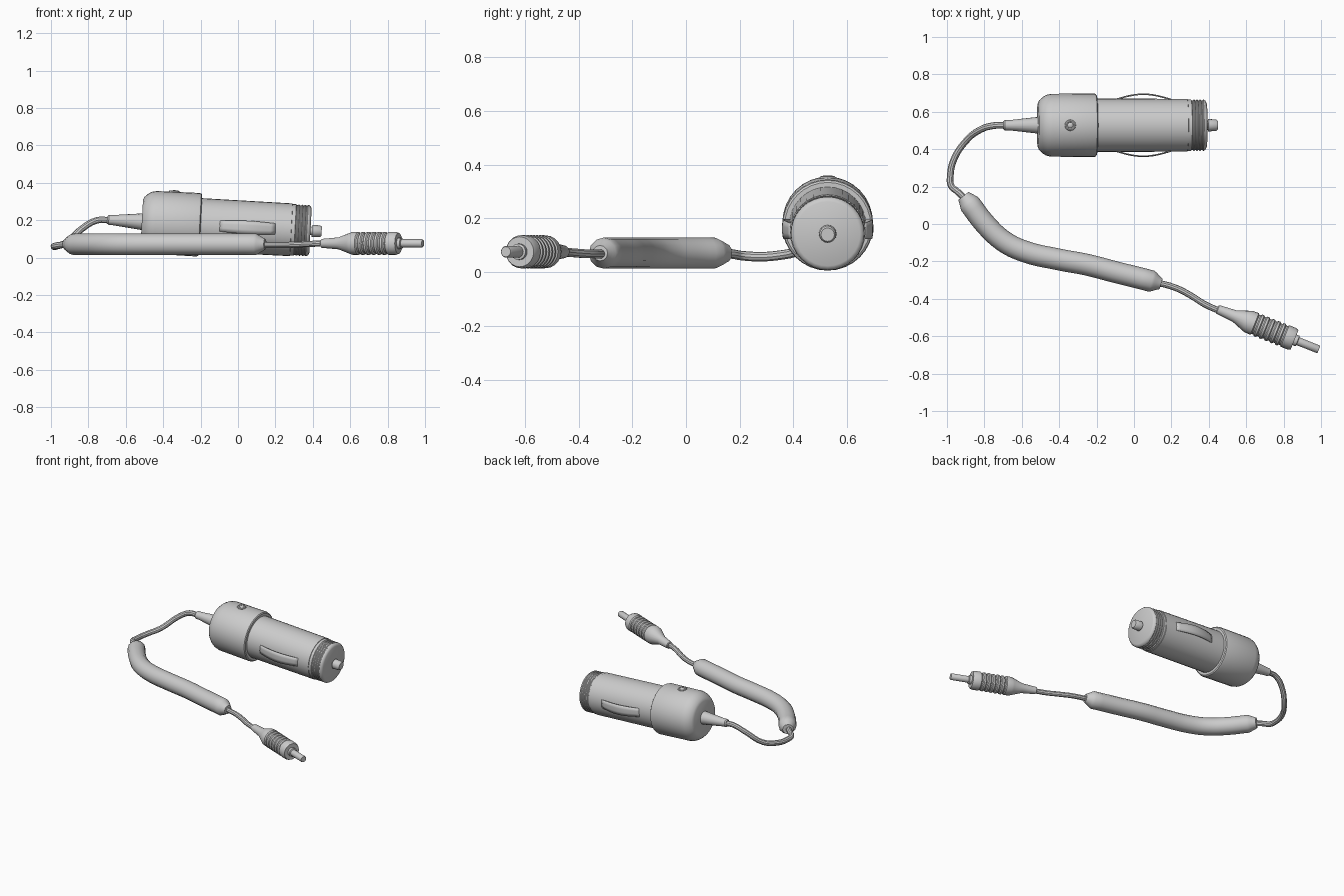
import bpy, bmesh, math
from mathutils import Matrix, Vector

if "Cube" in bpy.data.objects:
    bpy.data.objects.remove(bpy.data.objects["Cube"])


def finish(ob, angle=35):
    bpy.ops.object.select_all(action='DESELECT')
    ob.select_set(True)
    bpy.context.view_layer.objects.active = ob
    if ob.type == 'CURVE':
        bpy.ops.object.convert(target='MESH')
        ob = bpy.context.object
    bpy.ops.object.shade_smooth_by_angle(angle=math.radians(angle))
    return ob


def mesh_object(name, bm, matrix):
    bmesh.ops.recalc_face_normals(bm, faces=bm.faces)
    me = bpy.data.meshes.new(name)
    bm.to_mesh(me)
    bm.free()
    ob = bpy.data.objects.new(name, me)
    bpy.context.collection.objects.link(ob)
    ob.matrix_world = matrix
    return ob


def lathe(name, profile, matrix, sides):
    """Turn (distance, radius) pairs around the local x axis, capped at both ends."""
    bm = bmesh.new()
    rings = []
    for u, r in profile:
        rings.append([bm.verts.new((u, r * math.sin(a), r * math.cos(a)))
                      for a in (2 * math.pi * i / sides for i in range(sides))])
    for a, b in zip(rings, rings[1:]):
        for i in range(sides):
            j = (i + 1) % sides
            bm.faces.new((a[i], a[j], b[j], b[i]))
    bm.faces.new(rings[0])
    bm.faces.new(rings[-1])
    return finish(mesh_object(name, bm, matrix))


def cord(name, points, radius, scales=None, res=4, sides=3):
    """Round tube through the points, with optional radius factors."""
    cu = bpy.data.curves.new(name, 'CURVE')
    cu.dimensions = '3D'
    cu.bevel_depth = radius
    cu.bevel_resolution = sides
    cu.resolution_u = res
    cu.use_fill_caps = True
    sp = cu.splines.new('BEZIER')
    sp.radius_interpolation = 'LINEAR'
    sp.bezier_points.add(len(points) - 1)
    for i, (bp, p) in enumerate(zip(sp.bezier_points, points)):
        bp.co = p
        bp.handle_left_type = bp.handle_right_type = 'AUTO'
        bp.radius = scales[i] if scales else 1
    ob = bpy.data.objects.new(name, cu)
    bpy.context.collection.objects.link(ob)
    return finish(ob)


# Car plug, its axis tilted slightly nose down
PLUG = Matrix.Translation((0, 0.528, 0.164)) @ Matrix.Rotation(0.054, 4, 'Y')
lathe("plug_head", [(-0.515, 0.115), (-0.508, 0.133), (-0.49, 0.15), (-0.47, 0.162),
                    (-0.445, 0.168), (-0.215, 0.17), (-0.205, 0.167), (-0.2, 0.16),
                    (-0.2, 0.13)], PLUG, 32)
barrel = [(-0.21, 0.143), (0.285, 0.141), (0.286, 0.138), (0.305, 0.138)]
for i in range(4):
    u = 0.305 + i * 0.017
    barrel += [(u + 0.004, 0.133), (u + 0.009, 0.133), (u + 0.013, 0.137), (u + 0.017, 0.137)]
barrel += [(0.383, 0.13), (0.388, 0.12)]
lathe("plug_barrel", barrel, PLUG, 32)
lathe("plug_tip_contact", [(0.38, 0.022), (0.396, 0.022), (0.396, 0.033), (0.44, 0.031),
                           (0.448, 0.025)], PLUG, 16)
lathe("plug_strain_relief", [(-0.7, 0.02), (-0.692, 0.027), (-0.67, 0.027), (-0.51, 0.045),
                             (-0.5, 0.045)], PLUG, 16)

# Bowed spring contacts on both sides of the barrel
for side, label in ((-1, "front"), (1, "back")):
    bm = bmesh.new()
    rows = []
    for i in range(13):
        t = i / 12
        r = 0.139 + 0.029 * math.sin(math.pi * t)
        rows.append([bm.verts.new((-0.1 + 0.3 * t, side * r * math.cos(a), r * math.sin(a)))
                     for a in (-0.21, -0.07, 0.07, 0.21)])
    for a, b in zip(rows, rows[1:]):
        for i in range(3):
            bm.faces.new((a[i], a[i + 1], b[i + 1], b[i]))
    spring = mesh_object(label + "_spring_contact", bm, PLUG)
    mod = spring.modifiers.new("thickness", 'SOLIDIFY')
    mod.thickness = 0.005
    mod.offset = 0
    finish(spring)

# Indicator light: raised ring with a small dome
LIGHT = PLUG @ Matrix.Translation((-0.35, 0, 0.168))
bpy.ops.mesh.primitive_torus_add(major_radius=0.022, minor_radius=0.008,
                                 major_segments=20, minor_segments=8)
ring = bpy.context.object
ring.name = "indicator_ring"
ring.matrix_world = LIGHT
finish(ring)
bpy.ops.mesh.primitive_uv_sphere_add(segments=16, ring_count=8, radius=0.017)
dome = bpy.context.object
dome.name = "indicator_dome"
dome.matrix_world = LIGHT @ Matrix.Diagonal((1, 1, 0.6, 1))
finish(dome)

# Thin cable from the plug to the sleeve
cord("plug_cable", [(-0.69, 0.528, 0.2), (-0.75, 0.526, 0.2), (-0.82, 0.505, 0.165),
                    (-0.91, 0.43, 0.085), (-0.965, 0.34, 0.062), (-0.982, 0.26, 0.058),
                    (-0.978, 0.205, 0.062), (-0.94, 0.17, 0.068), (-0.89, 0.12, 0.07)], 0.018)

# Thick sleeve in the middle of the cable, tapered at both ends
path = [(-0.912, 0.15), (-0.878, 0.107), (-0.8, 0.005), (-0.7, -0.09), (-0.59, -0.145),
        (-0.4, -0.19), (-0.25, -0.218), (-0.1, -0.257), (0.095, -0.306), (0.145, -0.32)]
cord("cable_sleeve", [(x, y, 0.071) for x, y in path], 0.058,
     [0.6] + [1] * 8 + [0.5], res=4, sides=4)

# Thin cable from the sleeve to the small connector
cord("connector_cable", [(0.11, -0.31, 0.068), (0.22, -0.34, 0.068), (0.3, -0.38, 0.069),
                         (0.38, -0.43, 0.073), (0.47, -0.47, 0.076)], 0.017)

# Small ribbed connector
CONN = Matrix.Translation((0.445, -0.455, 0.076)) @ Matrix.Rotation(math.atan2(-0.216, 0.543), 4, 'Z')
grip = [(0, 0.019), (0.004, 0.024), (0.1, 0.032), (0.165, 0.056), (0.18, 0.061), (0.21, 0.062)]
for i in range(6):
    u = 0.215 + i * 0.031
    grip += [(u, 0.062), (u + 0.006, 0.055), (u + 0.014, 0.055), (u + 0.02, 0.062)]
grip += [(0.43, 0.062), (0.445, 0.056), (0.445, 0.03)]
lathe("connector_grip", grip, CONN, 20)
lathe("connector_collar", [(0.44, 0.03), (0.462, 0.03), (0.465, 0.022)], CONN, 16)
lathe("connector_pin", [(0.455, 0.022), (0.58, 0.022), (0.585, 0.019)], CONN, 16)
